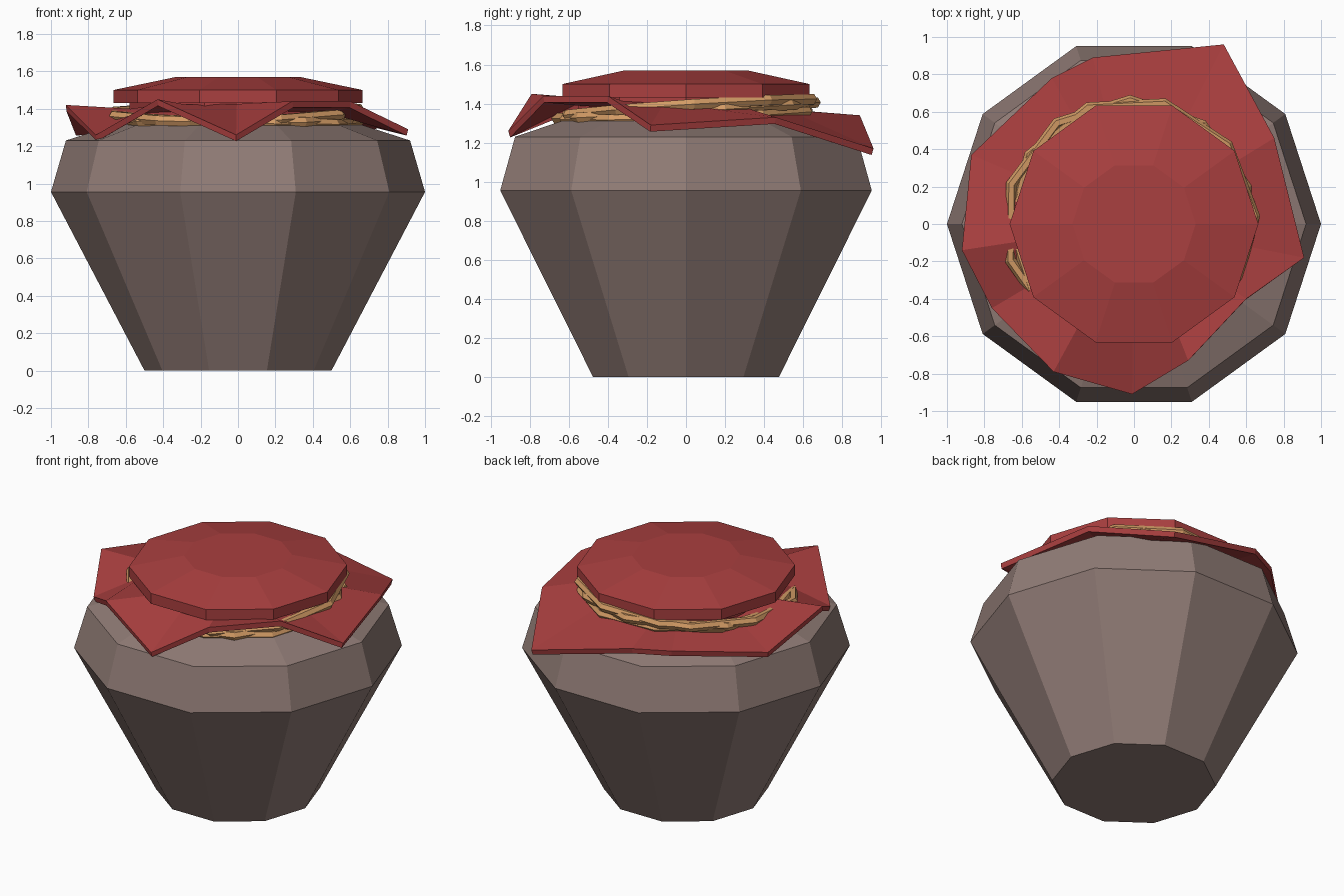
import bpy, bmesh
from math import sin, cos, pi, atan2

if "Cube" in bpy.data.objects:
    bpy.data.objects.remove(bpy.data.objects["Cube"])


def material(name, rgb):
    m = bpy.data.materials.new(name)
    m.diffuse_color = (*rgb, 1)
    m.use_nodes = True
    m.node_tree.nodes["Principled BSDF"].inputs["Base Color"].default_value = m.diffuse_color
    return m


CLAY = material("clay", (0.28, 0.20, 0.18))
RED = material("red_cloth", (0.40, 0.05, 0.05))
ROPE = material("rope", (0.65, 0.33, 0.13))


def make(name, verts, faces, mat):
    me = bpy.data.meshes.new(name)
    me.from_pydata(verts, [], faces)
    bm = bmesh.new()
    bm.from_mesh(me)
    bmesh.ops.recalc_face_normals(bm, faces=bm.faces)
    bm.to_mesh(me)
    bm.free()
    me.materials.append(mat)
    ob = bpy.data.objects.new(name, me)
    bpy.context.collection.objects.link(ob)
    return ob


def lathe(name, profile, mat, n=10):
    verts = [(r * cos(2 * pi * i / n), r * sin(2 * pi * i / n), z)
             for r, z in profile for i in range(n)]
    faces = [(k * n + i, k * n + (i + 1) % n, (k + 1) * n + (i + 1) % n, (k + 1) * n + i)
             for k in range(len(profile) - 1) for i in range(n)]
    faces.append(tuple(range(n))[::-1])
    faces.append(tuple(range((len(profile) - 1) * n, len(profile) * n)))
    return make(name, verts, faces, mat)


# ten-sided pot with short neck, and the cloth-covered lid
lathe("pot", [(0.5, 0), (1.0, 0.955), (0.92, 1.23), (0.61, 1.33), (0.58, 1.36)], CLAY)
lathe("neck_wrap", [(0.58, 1.33), (0.58, 1.44)], RED)
lathe("lid", [(0.665, 1.43), (0.665, 1.50), (0.33, 1.57)], RED)

# loose cloth skirt with an irregular hem
hem = [(0.91, -0.18, 1.29), (0.75, 0.46, 1.33), (0.48, 0.96, 1.17), (-0.22, 0.89, 1.34),
       (-0.44, 0.78, 1.34), (-0.87, 0.37, 1.29), (-0.92, -0.14, 1.42), (-0.76, -0.45, 1.26),
       (-0.43, -0.79, 1.45), (-0.01, -0.91, 1.26), (0.29, -0.73, 1.44), (0.60, -0.40, 1.44)]
n = len(hem)
inner = []
for x, y, z in hem:
    a = atan2(y, x)
    inner.append((0.58 * cos(a), 0.58 * sin(a), 1.395 - 0.03 * sin(a)))
skirt = make("cloth_skirt", inner + hem,
             [(i, n + i, n + (i + 1) % n, (i + 1) % n) for i in range(n)], RED)
if skirt.data.polygons[0].normal.z < 0:
    skirt.data.flip_normals()
solid = skirt.modifiers.new("thickness", "SOLIDIFY")
solid.thickness = 0.035
solid.offset = -1


# tilted rope loops tied round the neck
def rope(name, r, cx, cy, z, tx, ty, turn, w=0.03, sides=6, segs=10):
    verts, faces = [], []
    for i in range(segs):
        a = 2 * pi * i / segs + turn
        for j in range(sides):
            b = 2 * pi * j / sides
            rr = r + w * cos(b)
            x, y = rr * cos(a), rr * sin(a)
            verts.append((x + cx, y + cy, z + tx * x + ty * y + w * sin(b)))
            i2, j2 = (i + 1) % segs, (j + 1) % sides
            faces.append((i * sides + j, i2 * sides + j, i2 * sides + j2, i * sides + j2))
    make(name, verts, faces, ROPE)


rope("rope_loop_lower", 0.65, -0.01, 0.0, 1.345, -0.03, 0.03, 0.0)
rope("rope_loop_middle", 0.66, -0.03, 0.0, 1.365, -0.01, 0.06, 0.3)
rope("rope_loop_upper", 0.655, -0.01, 0.01, 1.375, 0.03, 0.065, 0.05)
